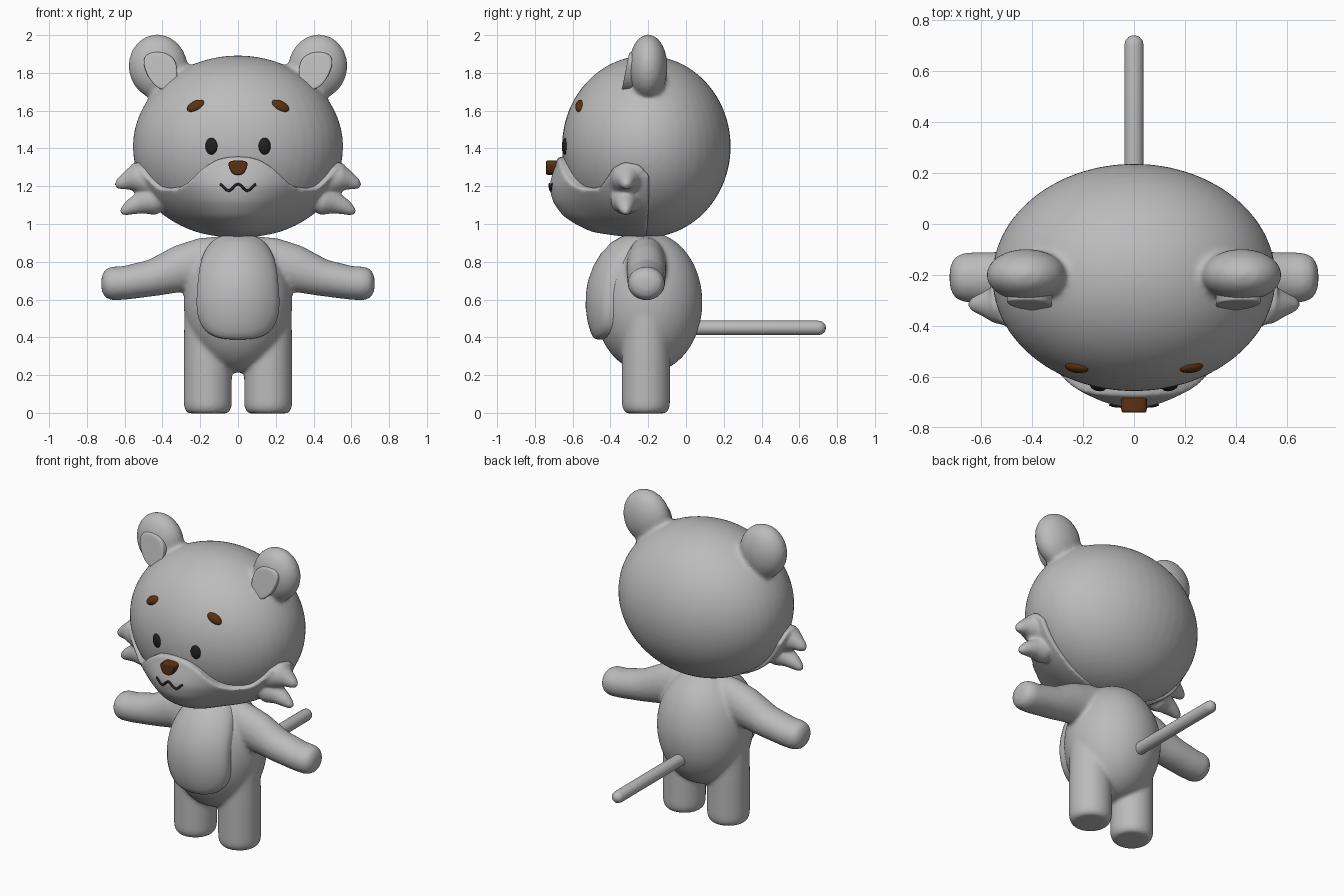
import bpy, bmesh, math
from mathutils import Vector, Matrix

if "Cube" in bpy.data.objects:
    bpy.data.objects.remove(bpy.data.objects["Cube"])


def material(name, rgb):
    m = bpy.data.materials.new(name)
    m.diffuse_color = (*rgb, 1)
    m.use_nodes = True
    m.node_tree.nodes["Principled BSDF"].inputs["Base Color"].default_value = m.diffuse_color
    return m


GREY = material("grey", (0.5, 0.5, 0.5))
BROWN = material("brown", (0.11, 0.03, 0.006))
BLACK = material("black", (0.015, 0.015, 0.015))


# ---------- helpers ----------
def lerp(table, t):
    if t <= table[0][0]:
        return table[0][1]
    for (a, va), (b, vb) in zip(table, table[1:]):
        if t <= b:
            return va + (vb - va) * (t - a) / (b - a)
    return table[-1][1]


def loft(bm, rings):
    """Skin a list of equal-sized closed rings and cap both ends."""
    vs = [[bm.verts.new(p) for p in r] for r in rings]
    n = len(vs[0])
    faces = [bm.faces.new((a[i], a[(i + 1) % n], b[(i + 1) % n], b[i]))
             for a, b in zip(vs, vs[1:]) for i in range(n)]
    faces += [bm.faces.new(vs[0][::-1]), bm.faces.new(vs[-1])]
    bmesh.ops.recalc_face_normals(bm, faces=faces)


def tube(bm, path, n=28):
    """Path of (x, y, z, radius sideways, radius upward)."""
    pts = [Vector(p[:3]) for p in path]
    rings = []
    for i, p in enumerate(path):
        d = pts[min(i + 1, len(pts) - 1)] - pts[max(i - 1, 0)]
        q = d.to_track_quat('X', 'Z')
        rings.append([pts[i] + q @ Vector((0, p[3] * math.cos(t), p[-1] * math.sin(t)))
                      for t in (math.tau * k / n for k in range(n))])
    loft(bm, rings)


def ball(bm, c, r, rot=Matrix()):
    m = Matrix.Translation(c) @ rot @ Matrix.Diagonal((*r, 1))
    bmesh.ops.create_uvsphere(bm, u_segments=48, v_segments=32, radius=1, matrix=m)


def pad(bm, c, hw, hh, exp, taper, shear, surf, thick, deep):
    """Cushion with a rounded tapered outline laid over the surface y = surf(x, z)."""
    rings = []
    for s, d in ((1, -deep), (1, thick * .55), (.985, thick * .8), (.95, thick * .95),
                 (.85, thick), (.65, thick), (.4, thick), (.15, thick), (.02, thick)):
        ring = []
        for k in range(64):
            t = math.tau * k / 64
            u = math.copysign(abs(math.cos(t)) ** (2 / exp), math.cos(t)) * s
            v = math.copysign(abs(math.sin(t)) ** (2 / exp), math.sin(t)) * s
            x, z = c[0] + hw * u * (1 + taper * v) + shear * hh * v, c[1] + hh * v
            ring.append((x, surf(x, z) - d, z))
        rings.append(ring)
    loft(bm, rings)


def finish(name, bm, mat, voxel=0, smooth=0):
    me = bpy.data.meshes.new(name)
    for f in bm.faces:
        f.smooth = True
    bm.to_mesh(me)
    bm.free()
    me.materials.append(mat)
    ob = bpy.data.objects.new(name, me)
    bpy.context.collection.objects.link(ob)
    if voxel:
        r = ob.modifiers.new("Blend", 'REMESH')
        r.mode, r.voxel_size, r.use_smooth_shade = 'VOXEL', voxel, True
        s = ob.modifiers.new("Soften", 'SMOOTH')
        s.factor, s.iterations = 0.5, smooth
    else:
        me.set_sharp_from_angle(angle=math.radians(50))
    return ob


# ---------- body with arms and legs ----------
BY, BZ, BRX, BRY, BRZ = -0.2, 0.585, 0.288, 0.287, 0.372
bm = bmesh.new()
ball(bm, (0, BY, BZ), (BRX, BRY, BRZ))
for s in (-1, 1):
    tube(bm, [(s * x, -0.21, z, ry, rz) for x, z, ry, rz in (
        (.06, .785, .10, .155), (.2, .785, .105, .14), (.3, .765, .105, .125),
        (.45, .715, .102, .098), (.6, .688, .1, .089), (.665, .685, .098, .09),
        (.7, .685, .083, .077), (.718, .685, .055, .05), (.724, .685, .025, .02))])
    tube(bm, [(s * .16, -0.212, z, r, r) for z, r in (
        (-.003, .1), (.006, .115), (.03, .126), (.06, .128), (.3, .128), (.5, .125), (.6, .1))])
finish("body", bm, GREY, 0.012, 8)


# ---------- belly patch ----------
def body_front(x, z):
    return BY - BRY * math.sqrt(max(.06, 1 - (x / BRX) ** 2 - ((z - BZ) / BRZ) ** 2))


bm = bmesh.new()
pad(bm, (0, .667), .215, .278, 2.9, -.1, 0, body_front, .045, .05)
finish("belly_patch", bm, GREY)

# ---------- tail ----------
bm = bmesh.new()
tube(bm, [(0, y, .45, r, r) for y, r in (
    (.0, .038), (.3, .038), (.7, .038), (.72, .034), (.734, .022), (.74, .008))])
finish("tail", bm, GREY)

# ---------- head with ears ----------
HY, HZ, HRX, HRY, HRZ = -0.21, 1.41, 0.557, 0.447, 0.482
bm = bmesh.new()
ball(bm, (0, HY, HZ), (HRX, HRY, HRZ))
for s in (-1, 1):
    ball(bm, (s * .423, -.2, 1.832), (.156, .102, .172), Matrix.Rotation(s * .15, 4, 'Y'))
finish("head", bm, GREY, 0.014, 8)

for s, side in ((-1, "right"), (1, "left")):
    bm = bmesh.new()
    pad(bm, (s * .405, 1.81), .083, .1, 2.3, .2, s * .22,
        lambda x, z: -.318 + .2 * (z - 1.72), .02, .07)
    finish("inner_ear_" + side, bm, GREY)

# ---------- muzzle mask with cheek tufts ----------
TOP = [(0, 1.355), (7, 1.35), (12, 1.335), (18, 1.3), (24, 1.25), (30, 1.21), (37, 1.187),
       (47, 1.18), (55, 1.192), (62, 1.245), (67, 1.295), (75, 1.325), (85, 1.31), (92, 1.25)]
BULGE = [(.93, .1), (.96, .13), (1.04, .15), (1.12, .137), (1.2, .11), (1.3, .05), (1.36, .02)]


def mask_point(a, phi, scale=1.0, puff=1.0):
    z, k = HZ - HRZ * math.sin(phi) * scale, math.cos(phi)
    g = math.exp(-(math.degrees(a) / 28) ** 2)
    d = (.027 + (lerp(BULGE, z) - .027) * g) * min(1, 3 * k) * puff
    return Vector(((HRX * k * scale + d) * math.sin(a),
                   HY - (HRY * k * scale + d) * math.cos(a), z))


bm = bmesh.new()
rings = []
for deg in range(-92, 93, 2):
    a = math.radians(deg)
    p0 = math.asin((HZ - lerp(TOP, abs(deg))) / HRZ)
    phis = [p0 + (math.pi / 2 - p0) * i / 30 for i in range(31)]
    rings.append([mask_point(a, p) for p in phis] +
                 [mask_point(a, p, .87, 0) for p in reversed(phis)])
loft(bm, rings)
for s in (-1, 1):
    tube(bm, [(s * x, -.315, z, r, r) for x, z, r in (
        (.42, 1.22, .06), (.47, 1.235, .09), (.55, 1.245, .074), (.595, 1.225, .046),
        (.63, 1.21, .03), (.648, 1.2, .012))])
    tube(bm, [(s * x, -.32, z, r, r) for x, z, r in (
        (.4, 1.14, .07), (.46, 1.125, .08), (.52, 1.11, .057), (.57, 1.088, .041),
        (.605, 1.068, .026), (.62, 1.058, .011))])
finish("muzzle_mask", bm, GREY, 0.01, 6)

# ---------- nose and mouth ----------
bm = bmesh.new()
pad(bm, (0, 1.298), .046, .038, 3, .3, 0, lambda x, z: -.7, .04, .05)
finish("nose", bm, BROWN)

bm = bmesh.new()
path = []
for i in range(-24, 25):
    x = .092 * i / 24
    z = 1.194 + .017 * math.cos(math.tau * abs(x) / .097)
    p = mask_point(math.asin(x / .59), math.asin((HZ - z) / HRZ))
    path.append((p.x, p.y, p.z, .007, .007))
tube(bm, path, 10)
finish("mouth", bm, BLACK)

# ---------- eyes and eyebrows ----------
for s, side in ((-1, "right"), (1, "left")):
    bm = bmesh.new()
    ball(bm, (s * .14, -.636, 1.412), (.033, .02, .045), Matrix.Rotation(s * .2, 4, 'Z'))
    finish("eye_" + side, bm, BLACK)
    bm = bmesh.new()
    rot = (Matrix.Rotation(s * .3, 4, 'Z') @ Matrix.Rotation(-.4, 4, 'X')
           @ Matrix.Rotation(s * .5, 4, 'Y'))
    ball(bm, (s * .224, -.563, 1.625), (.05, .02, .028), rot)
    finish("eyebrow_" + side, bm, BROWN)
